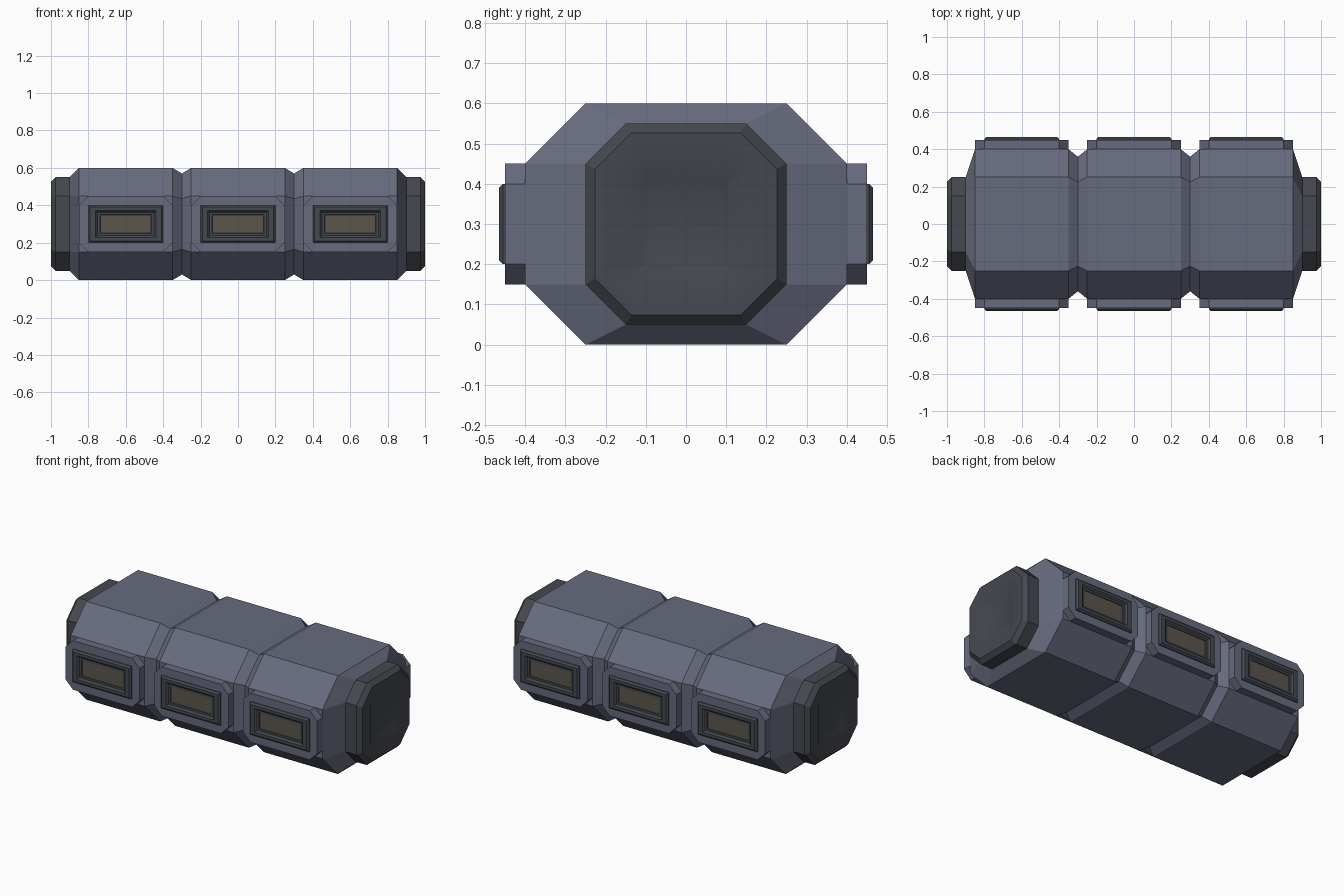
import bpy, bmesh

if "Cube" in bpy.data.objects:
    bpy.data.objects.remove(bpy.data.objects["Cube"])

ZC = 0.3  # height of the long axis


def material(name, rgb):
    m = bpy.data.materials.new(name)
    m.diffuse_color = (*rgb, 1)
    m.use_nodes = True
    m.node_tree.nodes["Principled BSDF"].inputs["Base Color"].default_value = m.diffuse_color
    return m


HULL = material("blue grey hull", (0.135, 0.147, 0.208))
DARK = material("dark slate", (0.058, 0.066, 0.079))
GLASS = material("dim brown glass", (0.105, 0.090, 0.070))


def outline(hw, hh, c=0):
    """Rectangle, or octagon when the corner cut c is above zero."""
    if c == 0:
        return [(hw, -hh), (hw, hh), (-hw, hh), (-hw, -hh)]
    return [(hw - c, -hh), (hw, c - hh), (hw, hh - c), (hw - c, hh),
            (c - hw, hh), (-hw, hh - c), (-hw, c - hh), (c - hw, -hh)]


def loft(name, axis, rings, mats, offset=0, end_mat=0, angle=None):
    """Skin (position, outline) rings along x or y, closing both ends."""
    bm = bmesh.new()
    loops = []
    for d, pts in rings:
        loops.append([bm.verts.new((d, u, ZC + v) if axis == "x"
                                   else (offset + u, d, ZC + v)) for u, v in pts])
    n = len(loops[0])
    for a, b in zip(loops, loops[1:]):
        for i in range(n):
            j = (i + 1) % n
            bm.faces.new((a[i], a[j], b[j], b[i]))
    bm.faces.new(loops[0])
    bm.faces.new(loops[-1]).material_index = end_mat
    bmesh.ops.recalc_face_normals(bm, faces=bm.faces)
    me = bpy.data.meshes.new(name)
    bm.to_mesh(me)
    bm.free()
    for m in mats:
        me.materials.append(m)
    ob = bpy.data.objects.new(name, me)
    bpy.context.collection.objects.link(ob)
    if angle:
        bpy.context.view_layer.objects.active = ob
        ob.select_set(True)
        bpy.ops.object.shade_smooth_by_angle(angle=angle)
        ob.select_set(False)
    return ob


# Octagonal hull with two V grooves and tapered ends
end, full, groove = outline(.25, .25, .1), outline(.4, .3, .15), outline(.36, .27, .135)
loft("hull", "x", [(-.9, end), (-.85, full), (-.35, full), (-.3, groove), (-.25, full),
                   (.25, full), (.3, groove), (.35, full), (.85, full), (.9, end)], [HULL])

# End caps with a bevelled rim and a shallow dished centre
for s, side in ((-1, "left"), (1, "right")):
    loft(side + "_end_cap", "x",
         [(s * .895, end), (s * .975, end),
          (s * 1.0, outline(.226, .226, .09)),
          (s * 1.0, outline(.152, .152, .035)),
          (s * .98, outline(.105, .105, .001))], [DARK], angle=0.5)

# Side panels with framed, recessed windows, on front and back
for s, side in ((-1, "front"), (1, "back")):
    for i, x in enumerate((-.6, 0, .6), 1):
        loft(f"{side}_panel_{i}", "y",
             [(s * .39, outline(.25, .15, .05)), (s * .45, outline(.25, .15, .05))],
             [HULL], x)
        loft(f"{side}_window_{i}", "y",
             [(s * .445, outline(.2, .1)), (s * .455, outline(.2, .1)),
              (s * .465, outline(.19, .09)), (s * .465, outline(.162, .072)),
              (s * .455, outline(.152, .062)), (s * .455, outline(.138, .05)),
              (s * .451, outline(.136, .048))], [DARK, GLASS], x, end_mat=1)
